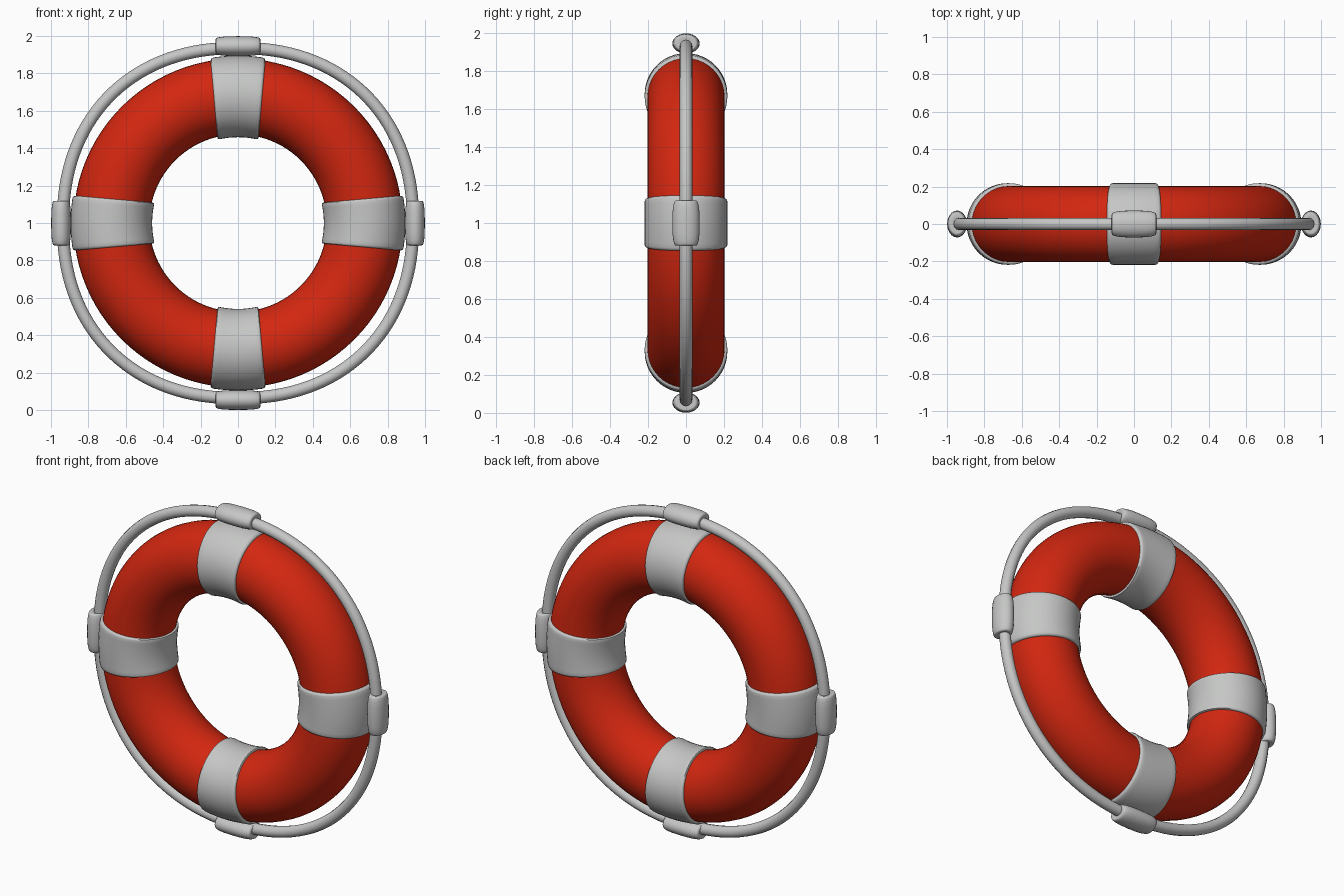
import bpy, bmesh
from math import sin, cos, pi, radians, sqrt, copysign
from mathutils import Matrix, Vector

if "Cube" in bpy.data.objects:
    bpy.data.objects.remove(bpy.data.objects["Cube"])


def material(name, colour):
    m = bpy.data.materials.new(name)
    m.use_nodes = True
    m.diffuse_color = colour
    m.node_tree.nodes["Principled BSDF"].inputs["Base Color"].default_value = colour
    return m


RED = material("lifebuoy red", (0.65, 0.02, 0.005, 1))
GREY = material("light grey", (0.56, 0.57, 0.56, 1))
CENTRE = Vector((0, 0, 1))
MAJOR = 0.677


def finish(ob, mat):
    ob.data.materials.append(mat)
    bpy.ops.object.select_all(action='DESELECT')
    ob.select_set(True)
    bpy.context.view_layer.objects.active = ob
    bpy.ops.object.shade_smooth_by_angle(angle=radians(50))


def loft(name, rings, turn, mat, closed=False):
    """Skin closed rings of points, then turn the part about the buoy centre."""
    bm = bmesh.new()
    rows = [[bm.verts.new(p) for p in ring] for ring in rings]
    pairs = list(zip(rows, rows[1:]))
    if closed:
        pairs.append((rows[-1], rows[0]))
    for a, b in pairs:
        for i in range(len(a)):
            j = (i + 1) % len(a)
            bm.faces.new((a[i], a[j], b[j], b[i]))
    if not closed:
        bm.faces.new(rows[0])
        bm.faces.new(rows[-1])
    bmesh.ops.recalc_face_normals(bm, faces=bm.faces)
    bm.transform(Matrix.Translation(CENTRE) @ Matrix.Rotation(turn, 4, 'Y'))
    me = bpy.data.meshes.new(name)
    bm.to_mesh(me)
    bm.free()
    ob = bpy.data.objects.new(name, me)
    bpy.context.collection.objects.link(ob)
    finish(ob, mat)


def band_ring(across, tube):
    """One loop around the float, wider towards the outside of the buoy."""
    ring = []
    for k in range(48):
        a = 2 * pi * k / 48
        r = MAJOR + tube * cos(a)
        x = across * (0.128 + 0.018 * cos(a))
        ring.append((x, tube * sin(a), sqrt(r * r - x * x)))
    return ring


def clip_ring(x, scale):
    return [(x, 0.072 * scale * cos(2 * pi * k / 24),
             0.946 + 0.053 * scale * sin(2 * pi * k / 24)) for k in range(24)]


# Red float ring
bpy.ops.mesh.primitive_torus_add(major_segments=96, minor_segments=40,
                                 major_radius=MAJOR, minor_radius=0.203,
                                 location=CENTRE, rotation=(pi / 2, 0, 0))
float_ring = bpy.context.object
float_ring.name = "float_ring"
finish(float_ring, RED)

# Four bands around the float, each with a rope clip on its outer side
half = [(0.9, 0.218), (0.97, 0.215), (1, 0.207), (1, 0.19)]
band_profile = ([(-t, h) for t, h in reversed(half)]
                + [(t / 4, 0.218) for t in range(-3, 4)] + half)
side = [(0.06, 0.98), (0.09, 0.93), (0.108, 0.87), (0.117, 0.8), (0.119, 0.7), (0.114, 0.4)]
clip_profile = [(-x, s) for x, s in reversed(side)] + [(0, 1)] + side
for i, place in enumerate(("top", "left", "bottom", "right")):
    turn = i * pi / 2
    loft(place + "_band", [band_ring(t, h) for t, h in band_profile], turn, GREY, closed=True)
    loft(place + "_rope_clip", [clip_ring(x, s) for x, s in clip_profile], turn, GREY)

# Grab rope, a slightly squared loop threaded through the clips
COUNT = 128
curve = bpy.data.curves.new("grab_rope", 'CURVE')
curve.dimensions = '3D'
curve.bevel_depth = 0.033
curve.bevel_resolution = 4
spline = curve.splines.new('POLY')
spline.points.add(COUNT - 1)
spline.use_cyclic_u = True
for k, p in enumerate(spline.points):
    a = 2 * pi * (k + 0.5) / COUNT
    x, z = (0.936 * copysign(abs(f) ** (2 / 2.2), f) for f in (cos(a), sin(a)))
    p.co = (x, 0, 1 + z, 1)
rope = bpy.data.objects.new("grab_rope", curve)
bpy.context.collection.objects.link(rope)
bpy.ops.object.select_all(action='DESELECT')
rope.select_set(True)
bpy.context.view_layer.objects.active = rope
bpy.ops.object.convert(target='MESH')
finish(bpy.context.object, GREY)
